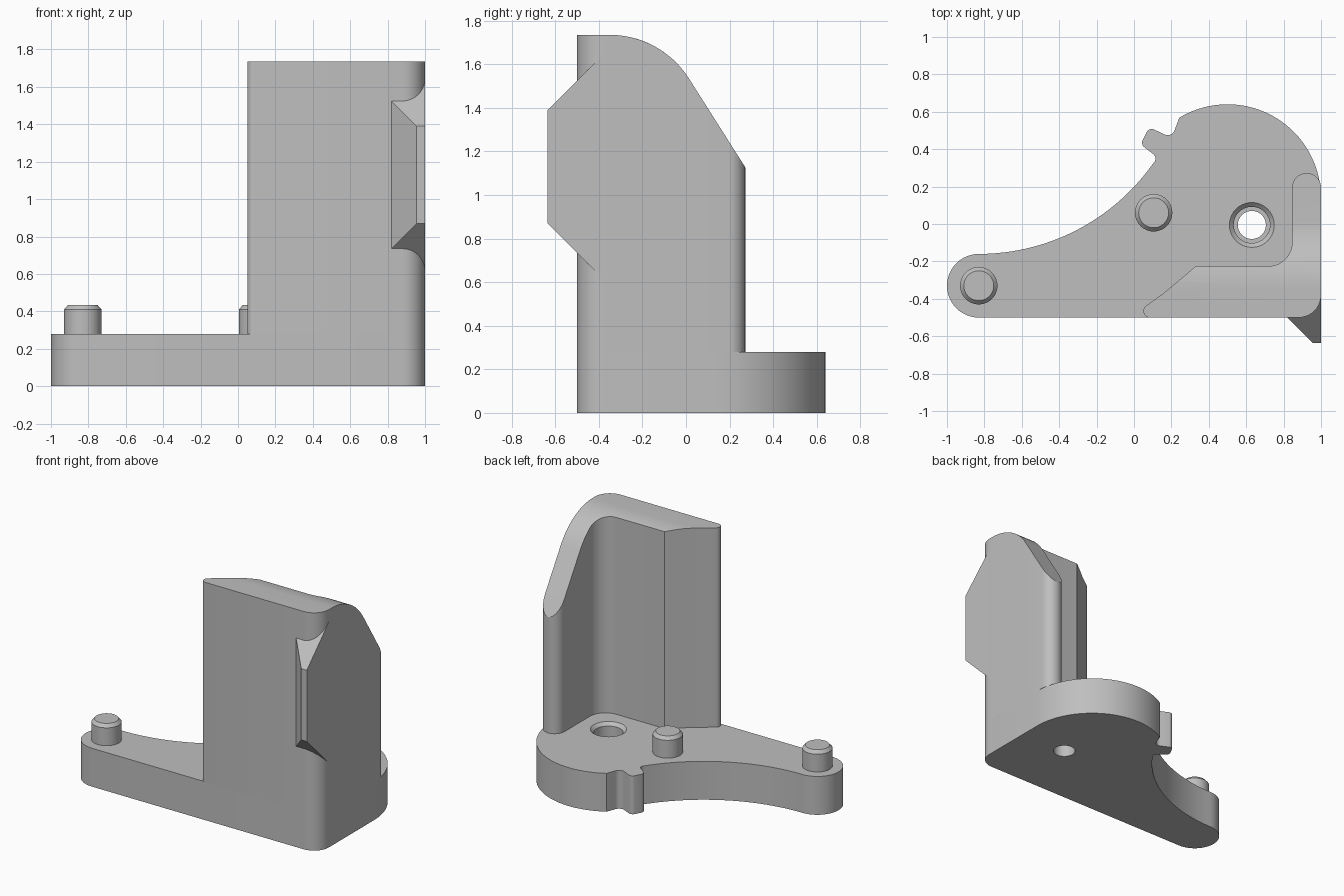
import bpy, bmesh, math
from math import sin, cos, radians, sqrt

cube = bpy.data.objects.get("Cube")
if cube:
    bpy.data.objects.remove(cube, do_unlink=True)

grey = bpy.data.materials.new("plain_grey")
grey.use_nodes = True
grey.diffuse_color = (0.52, 0.52, 0.52, 1)
grey.node_tree.nodes["Principled BSDF"].inputs["Base Color"].default_value = grey.diffuse_color


def arc(cx, cy, r, a0, a1, n):
    """Points on an arc, angles in degrees."""
    steps = [radians(a0 + (a1 - a0) * i / n) for i in range(n + 1)]
    return [(cx + r * cos(a), cy + r * sin(a)) for a in steps]


def make_object(name, bm):
    bmesh.ops.recalc_face_normals(bm, faces=bm.faces)
    mesh = bpy.data.meshes.new(name)
    bm.to_mesh(mesh)
    bm.free()
    mesh.materials.append(grey)
    obj = bpy.data.objects.new(name, mesh)
    bpy.context.collection.objects.link(obj)
    return obj


def smooth(obj):
    bpy.ops.object.select_all(action='DESELECT')
    obj.select_set(True)
    bpy.context.view_layer.objects.active = obj
    bpy.ops.object.shade_smooth_by_angle(angle=radians(30))


def slab(name, outline, flat_z, height, rim, cuts=()):
    """Solid between a flat end and a chamfered end whose z follows height(y)."""
    bm = bmesh.new()
    face = bm.faces.new([bm.verts.new((x, y, 0)) for x, y in outline])
    bmesh.ops.inset_region(bm, faces=[face], thickness=abs(rim),
                           use_boundary=True, use_even_offset=True)
    for y in cuts:
        bmesh.ops.bisect_plane(bm, geom=bm.verts[:] + bm.edges[:] + bm.faces[:],
                               plane_co=(0, y, 0), plane_no=(0, 1, 0))
    border = [e for e in bm.edges if e.is_boundary]
    outer = {v for e in border for v in e.verts}
    for v in bm.verts:
        v.co.z = height(v.co.y) - (rim if v in outer else 0)
    new = bmesh.ops.extrude_edge_only(bm, edges=border)["geom"]
    for v in new:
        if isinstance(v, bmesh.types.BMVert):
            v.co.z = flat_z
    bmesh.ops.holes_fill(bm, edges=[e for e in bm.edges if e.is_boundary], sides=0)
    return make_object(name, bm)


def lathe(name, x, y, profile, n=40):
    """Turned solid from (radius, z) pairs, capped at both ends."""
    bm = bmesh.new()
    rings = [[bm.verts.new((px, py, z)) for px, py in arc(x, y, r, 0, 360, n)[:-1]]
             for r, z in profile]
    for a, b in zip(rings, rings[1:]):
        for i in range(n):
            j = (i + 1) % n
            bm.faces.new((a[i], a[j], b[j], b[i]))
    bm.faces.new(rings[0])
    bm.faces.new(rings[-1])
    return make_object(name, bm)


DECK = 0.28
corner = arc(0.88, -0.38, 0.12, -90, 0, 10)

# Base plate: rounded arm, big round back, small hooked notch
base_outline = (
    corner
    + arc(0.5, 0.14, 0.5, 0, 121, 30)
    + arc(0.18, 0.515, 0.04, -10, -120, 8)
    + arc(0.095, 0.478, 0.03, 70, 150, 5)
    + arc(0.075, 0.435, 0.032, 150, 240, 6)
    + arc(0.085, 0.35, 0.03, 60, -40, 7)
    + arc(-0.83, 0.98, 1.14, -35.4, -90, 24)
    + arc(-0.83, -0.33, 0.17, 90, 270, 24)[1:]
)
base = slab("base_plate", base_outline, DECK, lambda y: 0.0, -0.015)

# Stepped through hole with a chamfered mouth
cutter = lathe("hole_cutter", 0.63, -0.005,
               [(0.075, -0.1), (0.075, 0.14), (0.097, 0.14), (0.097, 0.257),
                (0.12, DECK), (0.12, 0.4)])
cutter.hide_render = True
cut = base.modifiers.new("hole", 'BOOLEAN')
cut.operation = 'DIFFERENCE'
cut.solver = 'EXACT'
cut.object = cutter
bpy.context.view_layer.objects.active = base
bpy.ops.object.modifier_apply(modifier=cut.name)
bpy.data.objects.remove(cutter, do_unlink=True)
smooth(base)

# Upright L-shaped wall with a top that curves down toward the back
TOP, BEND, RADIUS, SLOPE = 1.735, -0.35, 0.43, radians(57.6)
LINE_Y = BEND + RADIUS * sin(SLOPE)
LINE_Z = TOP - RADIUS * (1 - cos(SLOPE))


def wall_top(y):
    if y <= BEND:
        return TOP
    if y <= LINE_Y:
        return TOP - RADIUS + sqrt(RADIUS ** 2 - (y - BEND) ** 2)
    return LINE_Z - (y - LINE_Y) * math.tan(SLOPE)


wall_outline = (
    corner
    + arc(0.9225, 0.195, 0.0775, 0, 180, 14)
    + arc(0.72, -0.1, 0.125, 0, -90, 10)
    + [(0.33, -0.225), (0.24, -0.302), (0.15, -0.376)]
    + arc(0.085, -0.465, 0.035, 125, 270, 9)
)
levels = [BEND + RADIUS * sin(SLOPE * i / 12) for i in range(13)]
smooth(slab("upright_wall", wall_outline, DECK, wall_top, 0.018, levels))

# Wedge-shaped fin on the front corner: 45 degree faces on three sides
bm = bmesh.new()
rings = []
for y in (-0.635, -0.38):
    d = y + 0.635
    x0, z0, z1 = 0.955 - d, 0.87 - d, 1.39 + d
    rings.append([bm.verts.new((x, y, z)) for x, z in
                  ((x0, z0), (1, z0), (1, z1), (x0, z1))])
for i in range(4):
    j = (i + 1) % 4
    bm.faces.new((rings[0][i], rings[0][j], rings[1][j], rings[1][i]))
for ring in rings:
    bm.faces.new(ring)
make_object("corner_fin", bm)

# Locating pins
for name, x, y in (("arm_pin", -0.83, -0.33), ("middle_pin", 0.105, 0.06)):
    smooth(lathe(name, x, y, [(0.1, DECK - 0.01), (0.1, 0.41), (0.08, 0.433)]))
